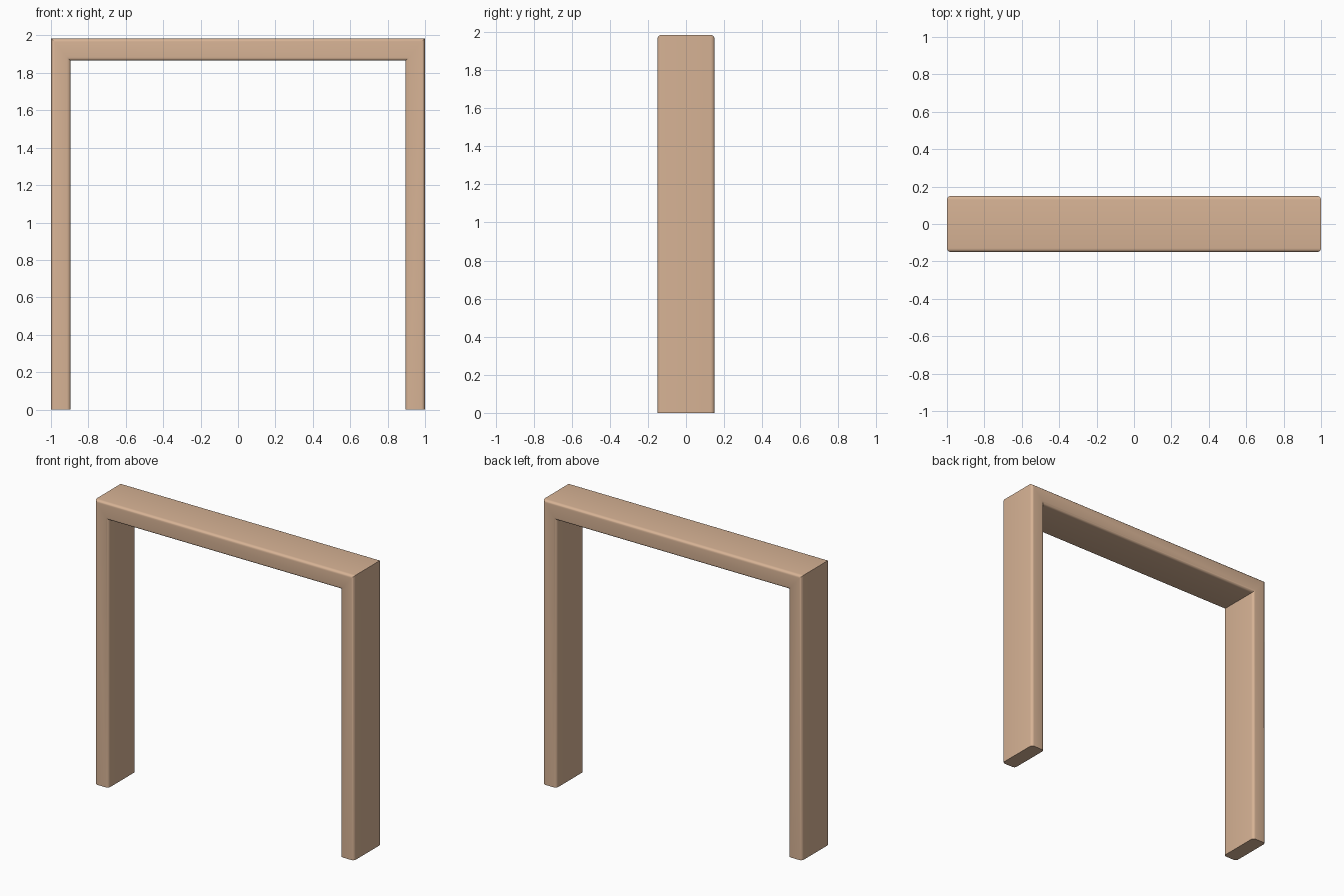
import bpy, bmesh

if "Cube" in bpy.data.objects:
    bpy.data.objects.remove(bpy.data.objects["Cube"])

HALF_W, INNER_W = 1.0, 0.895
TOP, INNER_TOP = 1.985, 1.865
HALF_D, ROUND = 0.15, 0.02

# U-shaped front profile (x, z)
profile = [(-HALF_W, 0), (-INNER_W, 0), (-INNER_W, INNER_TOP), (INNER_W, INNER_TOP),
           (INNER_W, 0), (HALF_W, 0), (HALF_W, TOP), (-HALF_W, TOP)]

# Extrude the profile through the frame depth
bm = bmesh.new()
face = bm.faces.new([bm.verts.new((x, -HALF_D, z)) for x, z in profile])
ext = bmesh.ops.extrude_face_region(bm, geom=[face], use_keep_orig=True)
for v in ext["geom"]:
    if isinstance(v, bmesh.types.BMVert):
        v.co.y = HALF_D
bmesh.ops.recalc_face_normals(bm, faces=bm.faces)

# Round the front and back edges, leaving the feet flat
edges = [e for e in bm.edges
         if abs(e.verts[0].co.y - e.verts[1].co.y) < 1e-5
         and max(v.co.z for v in e.verts) > 0.01]
bmesh.ops.bevel(bm, geom=edges, offset=ROUND, segments=5, profile=0.5,
                affect='EDGES', clamp_overlap=True)
bmesh.ops.recalc_face_normals(bm, faces=bm.faces)

mesh = bpy.data.meshes.new("door_frame")
bm.to_mesh(mesh)
bm.free()
frame = bpy.data.objects.new("door_frame", mesh)
bpy.context.collection.objects.link(frame)

# Pale wood colour
wood = bpy.data.materials.new("pale_wood")
wood.diffuse_color = (0.68, 0.45, 0.30, 1)
wood.use_nodes = True
wood.node_tree.nodes["Principled BSDF"].inputs["Base Color"].default_value = wood.diffuse_color
mesh.materials.append(wood)

# Smooth rounded edges, crisp mitres
bpy.context.view_layer.objects.active = frame
frame.select_set(True)
bpy.ops.object.shade_smooth_by_angle(angle=0.6)
